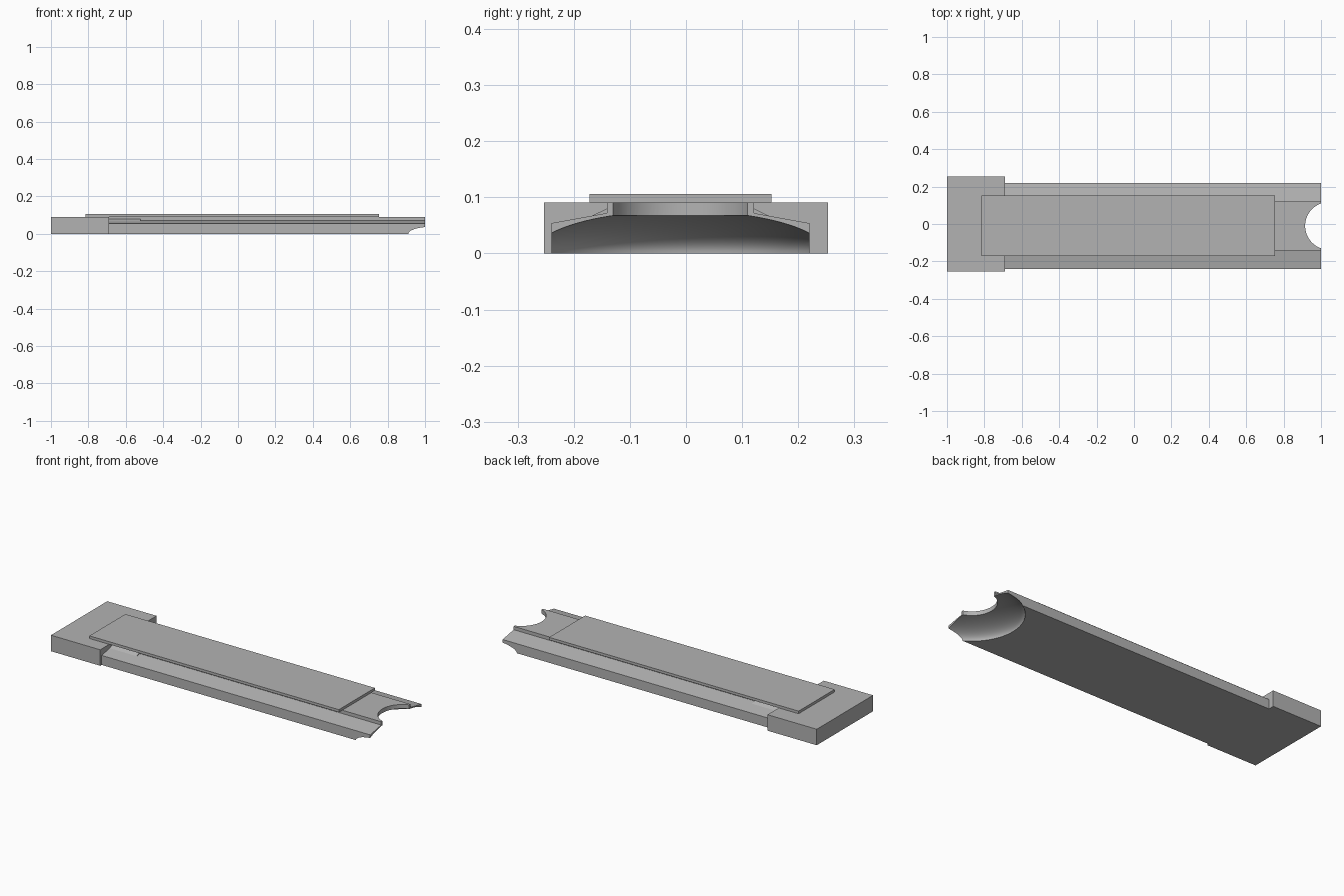
import bpy, bmesh, math

if "Cube" in bpy.data.objects:
    bpy.data.objects.remove(bpy.data.objects["Cube"])

grey = bpy.data.materials.new("plain grey")
grey.use_nodes = True
COLOR = (0.45, 0.45, 0.45, 1)
grey.diffuse_color = COLOR
grey.node_tree.nodes["Principled BSDF"].inputs["Base Color"].default_value = COLOR

MID = -0.01   # y of the bar's centre line


def extrude_x(name, half_profile, x0, x1, mid=MID):
    """Mirror a right-hand (y, z) outline across mid and extrude it along x."""
    outline = half_profile + [(-y, z) for y, z in reversed(half_profile)]
    bm = bmesh.new()
    face = bm.faces.new([bm.verts.new((x0, mid + y, z)) for y, z in outline])
    grown = bmesh.ops.extrude_face_region(bm, geom=[face])["geom"]
    verts = [v for v in grown if isinstance(v, bmesh.types.BMVert)]
    bmesh.ops.translate(bm, verts=verts, vec=(x1 - x0, 0, 0))
    bmesh.ops.recalc_face_normals(bm, faces=bm.faces)
    mesh = bpy.data.meshes.new(name)
    bm.to_mesh(mesh)
    bm.free()
    obj = bpy.data.objects.new(name, mesh)
    bpy.context.collection.objects.link(obj)
    mesh.materials.append(grey)
    return obj


def slab(name, half_width, z0, z1, x0, x1, mid=MID):
    return extrude_x(name, [(half_width, z0), (half_width, z1)], x0, x1, mid)


def cut(target, cutter):
    cutter.hide_render = True
    cutter.data.materials.append(grey)
    mod = target.modifiers.new("cut", "BOOLEAN")
    mod.operation, mod.solver, mod.object = "DIFFERENCE", "EXACT", cutter
    bpy.ops.object.select_all(action="DESELECT")
    bpy.context.view_layer.objects.active = target
    target.select_set(True)
    bpy.ops.object.modifier_apply(modifier=mod.name)
    bpy.data.objects.remove(cutter)


# Wide end block
slab("end_block", 0.253, 0, 0.091, -1, -0.69, mid=0)

# Long bar with sloped shoulders and a raised centre land
bar = extrude_x("bar", [(0.23, 0), (0.23, 0.054), (0.131, 0.072), (0.131, 0.091)], -0.69, 1)

# Short raised shoulder beside the block
extrude_x("shoulder_step", [(0.13, 0.06), (0.16, 0.066), (0.131, 0.08)], -0.69, -0.52)

# Top plate
slab("top_plate", 0.162, 0.091, 0.106, -0.815, 0.755)

# Domed hollow under the far end
bpy.ops.mesh.primitive_uv_sphere_add(segments=96, ring_count=48, radius=1, location=(1.042, MID, 0))
dome = bpy.context.object
dome.scale = (0.265, 0.265, 0.077)
cut(bar, dome)

# Round bite through the far end
bpy.ops.mesh.primitive_cylinder_add(vertices=96, radius=0.127, depth=0.4, location=(1.042, MID, 0))
cut(bar, bpy.context.object)
bpy.ops.object.select_all(action="DESELECT")
bar.select_set(True)
bpy.context.view_layer.objects.active = bar
bpy.ops.object.shade_smooth_by_angle(angle=math.radians(25))
